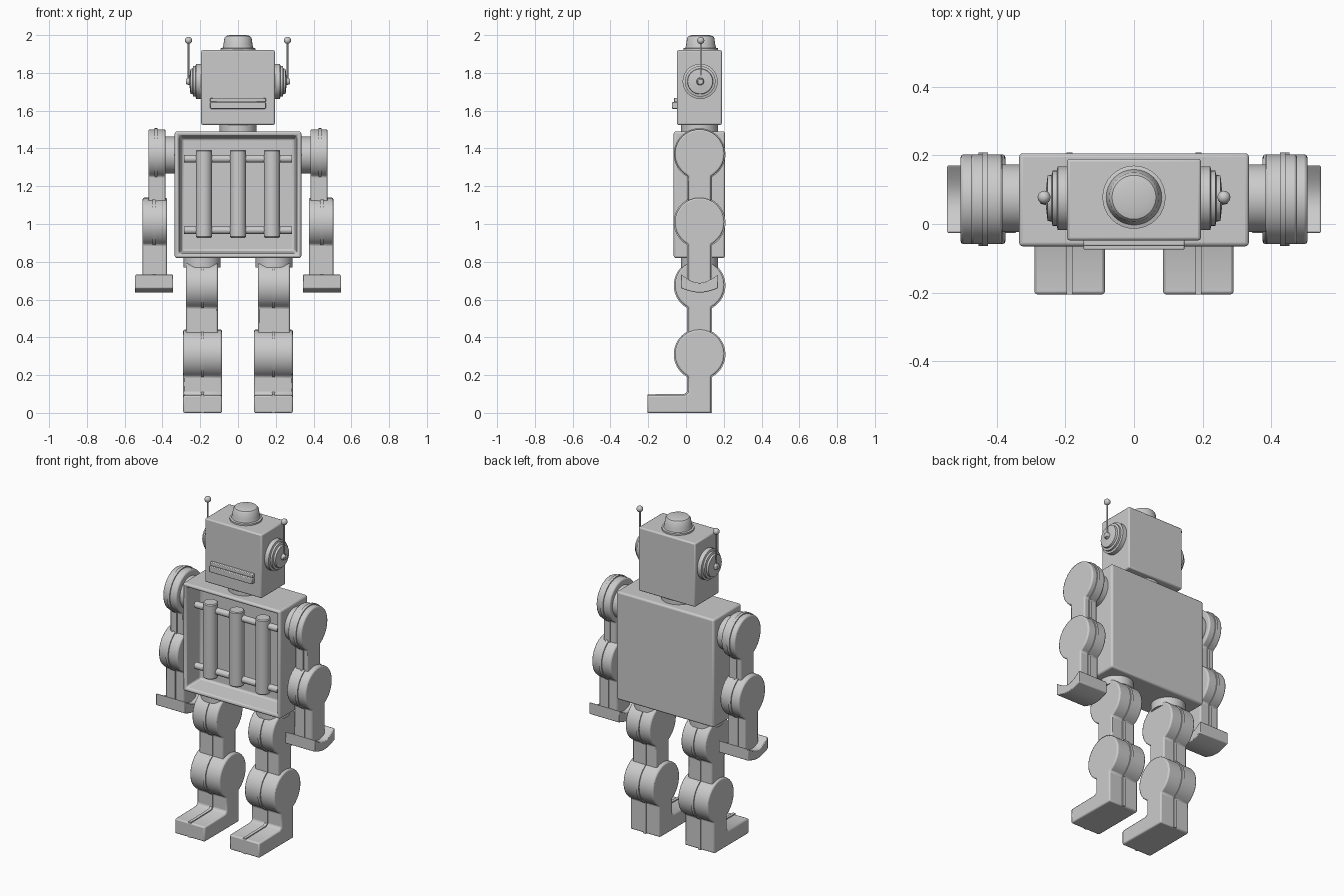
import bpy, bmesh, math
from mathutils import Matrix, Vector

if "Cube" in bpy.data.objects:
    bpy.data.objects.remove(bpy.data.objects["Cube"])

grey = bpy.data.materials.new("warm_grey")
grey.diffuse_color = (0.6, 0.6, 0.6, 1)
grey.use_nodes = True
grey.node_tree.nodes["Principled BSDF"].inputs["Base Color"].default_value = grey.diffuse_color
YC = 0.072  # depth of the figure's centre line


def finish(name, bm, bevel=0.0, segments=2):
    bmesh.ops.recalc_face_normals(bm, faces=bm.faces)
    me = bpy.data.meshes.new(name)
    bm.to_mesh(me)
    bm.free()
    me.materials.append(grey)
    ob = bpy.data.objects.new(name, me)
    bpy.context.collection.objects.link(ob)
    if bevel:
        mod = ob.modifiers.new("soft_edges", 'BEVEL')
        mod.width, mod.segments, mod.limit_method = bevel, segments, 'ANGLE'
        mod.angle_limit = math.radians(40)
    bpy.ops.object.select_all(action='DESELECT')
    bpy.context.view_layer.objects.active = ob
    ob.select_set(True)
    bpy.ops.object.shade_smooth_by_angle(angle=math.radians(35))
    return ob


def box_bm(lo, hi):
    bm = bmesh.new()
    bmesh.ops.create_cube(bm, size=1)
    lo, hi = Vector(lo), Vector(hi)
    for v in bm.verts:
        v.co = (lo + hi) / 2 + v.co * (hi - lo)
    return bm


def lathe(name, profile, loc, axis='Z', n=32):
    """Closed solid turned from (radius, height) points along an axis."""
    bm = bmesh.new()
    rings = [[bm.verts.new((r * math.cos(2 * math.pi * i / n),
                            r * math.sin(2 * math.pi * i / n), h))
              for i in range(n)] for r, h in profile]
    for a, b in zip(rings, rings[1:]):
        for i in range(n):
            bm.faces.new((a[i], a[(i + 1) % n], b[(i + 1) % n], b[i]))
    bm.faces.new(rings[0])
    bm.faces.new(rings[-1])
    turn = {'Z': Matrix(), 'X': Matrix.Rotation(math.pi / 2, 4, 'Y'),
            '-X': Matrix.Rotation(-math.pi / 2, 4, 'Y')}[axis]
    bmesh.ops.transform(bm, matrix=Matrix.Translation(loc) @ turn, verts=bm.verts)
    return finish(name, bm)


def prism(name, pts, x0, x1, bevel=0.0):
    """Extrude a (y, z) side outline from x0 to x1."""
    bm = bmesh.new()
    a = [bm.verts.new((x0, y, z)) for y, z in pts]
    b = [bm.verts.new((x1, y, z)) for y, z in pts]
    bm.faces.new(a)
    bm.faces.new(b)
    for i in range(len(pts)):
        j = (i + 1) % len(pts)
        bm.faces.new((a[i], a[j], b[j], b[i]))
    return finish(name, bm, bevel)


def paddle(zc, bottom, grow=0.0, toe=None):
    """Round joint disc with a straight shank below, optionally ending in a foot."""
    r, w = 0.131 + grow, 0.06 + grow
    a = math.asin(w / r)
    n = 28
    arc = [(YC + r * math.sin(t), zc - r * math.cos(t))
           for t in [a + (2 * math.pi - 2 * a) * i / n for i in range(n + 1)]]
    if toe is None:
        return [(YC + w, bottom)] + arc + [(YC - w, bottom)]
    return ([(YC + w, bottom)] + arc + [(YC - w, 0.105 + grow),
            (YC - w - 0.015, 0.095 + grow), (toe, 0.092 + grow), (toe, bottom)])


# Torso with a tapered recess in the front
bm = box_bm((-0.335, -0.065, 0.82), (0.335, 0.206, 1.49))
bm.faces.ensure_lookup_table()
bm.normal_update()
front = [f for f in bm.faces if f.normal.y < -0.9]
bmesh.ops.inset_region(bm, faces=front, thickness=0.032)
bmesh.ops.inset_region(bm, faces=front, thickness=0.02)
for v in front[0].verts:
    v.co.y = 0.06
finish("torso", bm, 0.013, 3)

# Chest grille
for i, x in enumerate((-0.18, 0, 0.18)):
    lathe(f"grille_tube_{i}", [(0.038, 0), (0.043, 0.006), (0.043, 0.459),
                               (0.038, 0.465)], (x, -0.012, 0.927), n=24)
for label, z in (("upper", 1.345), ("lower", 0.967)):
    lathe(f"{label}_grille_rod", [(0.02, -0.285), (0.02, 0.285)], (0, -0.005, z), 'X', 16)

# Neck, head, mouth and top cap
lathe("neck", [(0.098, 1.48), (0.098, 1.535)], (0, YC, 0))
finish("head", box_bm((-0.195, -0.048, 1.525), (0.195, 0.19, 1.92)), 0.008)
finish("mouth_bar", box_bm((-0.147, -0.075, 1.61), (0.147, -0.04, 1.645)), 0.004)
finish("upper_lip", box_bm((-0.147, -0.064, 1.645), (0.147, -0.04, 1.668)), 0.004)
lathe("head_cap", [(0.092, 1.915), (0.092, 1.93), (0.081, 1.933), (0.077, 1.95),
                   (0.072, 1.985), (0.064, 1.995), (0.045, 2.0)], (0, 0.078, 0))

for s in (-1, 1):
    side = "left" if s > 0 else "right"
    ax = 'X' if s > 0 else '-X'

    def span(a, b):
        return min(s * a, s * b), max(s * a, s * b)

    # Stepped ear and antenna
    lathe(side + "_ear", [(0.093, 0.19), (0.093, 0.222), (0.081, 0.225), (0.081, 0.237),
                          (0.068, 0.24), (0.066, 0.252), (0.02, 0.257), (0.016, 0.272)],
          (0, 0.075, 1.755), ax)
    lathe(side + "_antenna", [(0.005, 1.745), (0.005, 1.965)], (s * 0.262, 0.078, 0), n=12)
    finish(side + "_antenna_clip", box_bm((s * 0.262 - 0.014, 0.064, 1.74),
                                          (s * 0.262 + 0.014, 0.092, 1.768)), 0.004)
    bm = bmesh.new()
    bmesh.ops.create_uvsphere(bm, u_segments=16, v_segments=10, radius=0.019,
                              matrix=Matrix.Translation((s * 0.262, 0.078, 1.972)))
    finish(side + "_antenna_ball", bm)

    # Shoulder and hip collars
    lathe(side + "_shoulder", [(0.098, 0.32), (0.098, 0.39)], (0, 0.075, 1.365), ax)
    lathe(side + "_hip", [(0.098, 0.77), (0.098, 0.83)], (s * 0.19, YC, 0))

    # Limb segments, each with a raised moulding seam
    for part, zc, bottom, toe, x0, x1, seam in (
            ("upper_arm", 1.37, 0.98, None, 0.383, 0.475, 0.434),
            ("forearm", 1.008, 0.66, None, 0.375, 0.505, 0.444),
            ("thigh", 0.675, 0.28, None, 0.107, 0.275, 0.188),
            ("shin", 0.31, 0.0, -0.205, 0.085, 0.29, 0.188)):
        prism(f"{side}_{part}", paddle(zc, bottom, 0, toe), *span(x0, x1), 0.008)
        prism(f"{side}_{part}_seam", paddle(zc, bottom, 0.006, toe),
              *span(seam - 0.009, seam + 0.009))

    # Curved gripper hand
    n = 10
    ys = [-0.026 + 0.196 * i / n for i in range(n + 1)]
    sag = [math.cos((i / n - 0.5) * math.pi) for i in range(n + 1)]
    low = [(y, 0.66 - 0.023 * c) for y, c in zip(ys, sag)]
    top = [(y, 0.733 - 0.045 * c) for y, c in zip(ys, sag)]
    prism(side + "_hand", low + top[::-1], *span(0.343, 0.545), 0.004)
